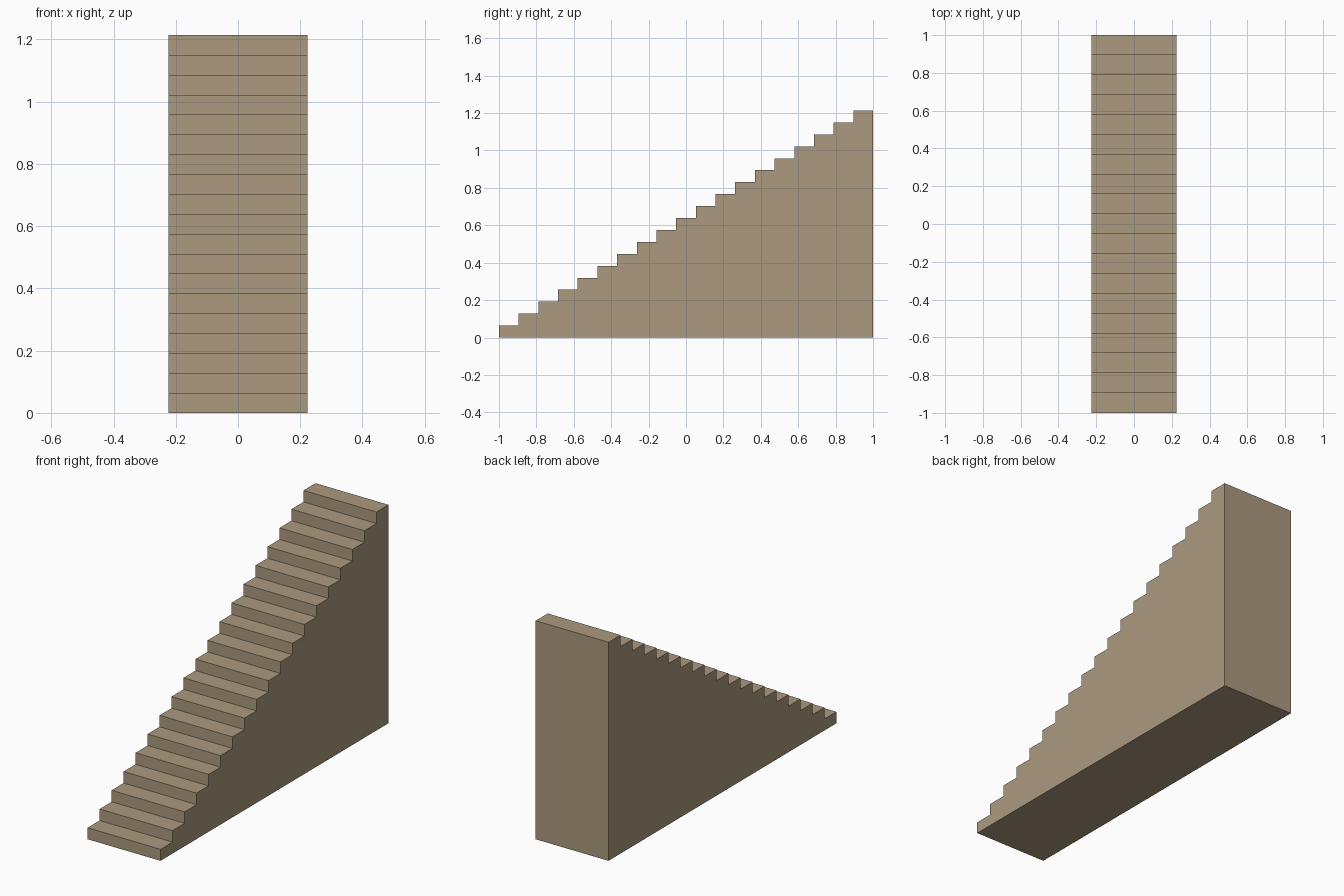
import bpy, bmesh

if "Cube" in bpy.data.objects:
    bpy.data.objects.remove(bpy.data.objects["Cube"])

STEPS = 19
HALF_WIDTH = 0.224
HEIGHT = 1.214
tread = 2.0 / STEPS
riser = HEIGHT / STEPS

# Stepped side profile in (y, z)
profile = [(1.0, 0.0), (-1.0, 0.0)]
for i in range(STEPS):
    z = (i + 1) * riser
    profile += [(-1 + i * tread, z), (-1 + (i + 1) * tread, z)]

# Solid staircase: profile extruded across the width
bm = bmesh.new()
side = bm.faces.new([bm.verts.new((-HALF_WIDTH, y, z)) for y, z in profile])
ext = bmesh.ops.extrude_face_region(bm, geom=[side], use_keep_orig=True)
moved = [v for v in ext["geom"] if isinstance(v, bmesh.types.BMVert)]
bmesh.ops.translate(bm, verts=moved, vec=(2 * HALF_WIDTH, 0, 0))
bmesh.ops.recalc_face_normals(bm, faces=bm.faces)

mesh = bpy.data.meshes.new("staircase")
bm.to_mesh(mesh)
bm.free()
stairs = bpy.data.objects.new("staircase", mesh)
bpy.context.collection.objects.link(stairs)

# Tan stone colour
mat = bpy.data.materials.new("tan_stone")
mat.diffuse_color = (0.41, 0.32, 0.21, 1)
mat.use_nodes = True
mat.node_tree.nodes["Principled BSDF"].inputs["Base Color"].default_value = mat.diffuse_color
mesh.materials.append(mat)
